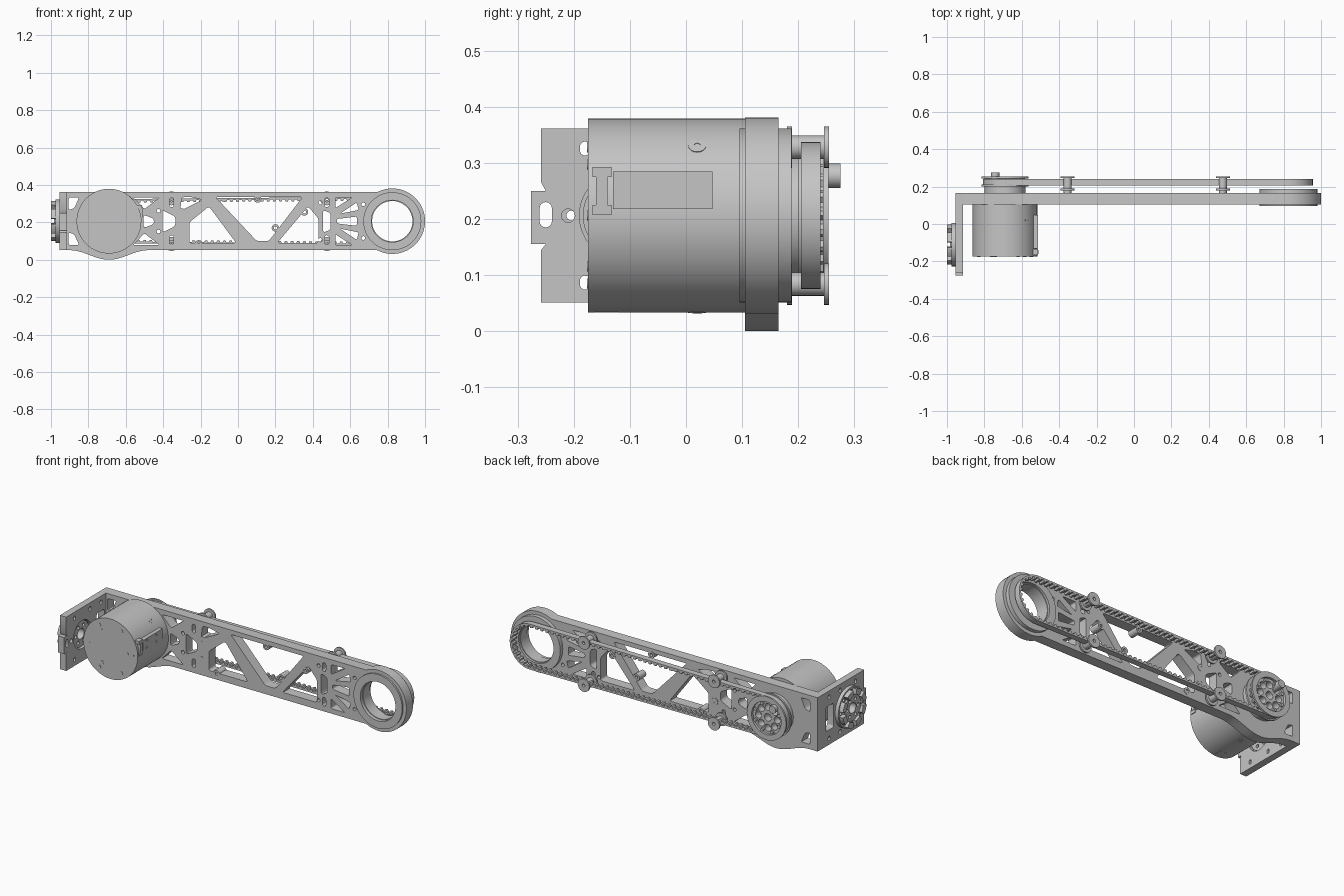
import bpy, bmesh
from math import sin, cos, pi, radians, hypot
from mathutils import Matrix, Vector

if "Cube" in bpy.data.objects:
    bpy.data.objects.remove(bpy.data.objects["Cube"])

SHADE = (0.56, 0.56, 0.56, 1)
grey = bpy.data.materials.new("light metal grey")
grey.use_nodes = True
grey.diffuse_color = SHADE
grey.node_tree.nodes["Principled BSDF"].inputs["Base Color"].default_value = SHADE

MID = 0.206                 # height of the arm's centre line
LOW, HIGH = MID - 0.155, MID + 0.155
MOTOR = (-0.69, MID)
END = (0.825, MID)
FLANGE = (-0.11, MID)       # y, z of the mounting flange

# local (u, v, w) to world: profiles facing along y and along x
AXES = {"y": Matrix(((1, 0, 0, 0), (0, 0, -1, 0), (0, 1, 0, 0), (0, 0, 0, 1))),
        "x": Matrix(((0, 0, 1, 0), (1, 0, 0, 0), (0, 1, 0, 0), (0, 0, 0, 1)))}


def finish(name, mesh):
    obj = bpy.data.objects.new(name, mesh)
    bpy.context.collection.objects.link(obj)
    mesh.materials.clear()
    mesh.materials.append(grey)
    bpy.ops.object.select_all(action="DESELECT")
    obj.select_set(True)
    bpy.context.view_layer.objects.active = obj
    bpy.ops.object.shade_smooth_by_angle(angle=radians(32))
    return obj


def extrude(name, loops, a, b, axis="y"):
    """Extrude an outline with holes from a to b along an axis."""
    curve = bpy.data.curves.new(name, "CURVE")
    curve.dimensions, curve.fill_mode = "2D", "BOTH"
    curve.extrude = abs(b - a) / 2
    for loop in loops:
        spline = curve.splines.new("POLY")
        spline.points.add(len(loop) - 1)
        spline.use_cyclic_u = True
        for point, (u, v) in zip(spline.points, loop):
            point.co = (u, v, 0, 1)
    temp = bpy.data.objects.new(name, curve)
    mesh = bpy.data.meshes.new_from_object(temp)
    bpy.data.objects.remove(temp)
    mesh.transform(AXES[axis])
    middle = (a + b) / 2
    mesh.transform(Matrix.Translation((0, middle, 0) if axis == "y" else (middle, 0, 0)))
    bm = bmesh.new()
    bm.from_mesh(mesh)
    bmesh.ops.remove_doubles(bm, verts=bm.verts, dist=1e-5)
    bmesh.ops.recalc_face_normals(bm, faces=bm.faces)
    bm.to_mesh(mesh)
    bm.free()
    return finish(name, mesh)


def box(name, lo, hi):
    (x0, y0, z0), (x1, y1, z1) = lo, hi
    return extrude(name, [[(x0, z0), (x1, z0), (x1, z1), (x0, z1)]], y0, y1)


def arc(c, r, start=0, stop=360, n=48):
    steps = n if stop - start == 360 else n + 1
    return [(c[0] + r * cos(radians(start + (stop - start) * i / n)),
             c[1] + r * sin(radians(start + (stop - start) * i / n))) for i in range(steps)]


def dot(u, v, r):
    return arc((u, v), r, n=16)


def ring_of(c, radius, count, r):
    return [dot(u, v, r) for u, v in arc(c, radius, n=count)]


def slot(u, z0, z1, r=0.011):
    return arc((u, z1 - r), r, 0, 180, 8) + arc((u, z0 + r), r, 180, 360, 8)


def rounded(points, r=0.014):
    out = []
    for i, p in enumerate(points):
        p = Vector(p)
        ends = [Vector(points[i - 1]), Vector(points[(i + 1) % len(points)])]
        a, b = [p + (e - p).normalized() * min(r, (e - p).length * 0.45) for e in ends]
        out += [tuple(a.lerp(p, t).lerp(p.lerp(b, t), t)) for t in (0, 0.25, 0.5, 0.75, 1)]
    return out


def both(loop):
    """A loop and its copy mirrored about the centre line."""
    return [loop, [(u, 2 * MID - v) for u, v in reversed(loop)]]


# Arm plate: bulge below the motor, round end, truss windows
bulge = [(MOTOR[0] + 0.21 * t / 16, LOW - LOW * cos(t / 16 * pi / 2) ** 2) for t in range(-16, 17)]
outline = [(-0.955, LOW)] + bulge + arc(END, 0.175, -117.6, 117.6) + [(-0.955, HIGH)]
windows = [
    rounded([(-0.12, 0.335), (0.345, 0.335), (0.165, 0.1), (0.1, 0.1)]),
    rounded([(-0.26, 0.09), (-0.01, 0.09), (-0.155, 0.285), (-0.26, 0.2)]),
    rounded([(0.21, 0.09), (0.43, 0.09), (0.43, 0.22), (0.375, 0.285)]),
    rounded([(-0.31, 0.26), (-0.19, 0.32), (-0.25, 0.335), (-0.30, 0.335)]),
    rounded([(-0.405, 0.265), (-0.335, 0.23), (-0.335, 0.18), (-0.405, 0.145)]),
    rounded([(-0.505, 0.24), (-0.45, 0.22), (-0.45, 0.19), (-0.505, 0.17)]),
    rounded([(0.455, 0.265), (0.495, 0.25), (0.495, 0.16), (0.455, 0.145)]),
    rounded([(0.53, 0.218), (0.635, 0.231), (0.635, 0.181), (0.53, 0.194)], 0.008),
]
for shape in ([(0.52, 0.333), (0.61, 0.333), (0.52, 0.276)],
              [(0.545, 0.246), (0.635, 0.306), (0.645, 0.266)],
              [(-0.56, 0.333), (-0.42, 0.333), (-0.5, 0.271)],
              [(-0.905, 0.333), (-0.85, 0.333), (-0.875, 0.276), (-0.905, 0.266)]):
    windows += both(rounded(shape, 0.009))
for u in (-0.355, 0.475):
    windows += both(slot(u, 0.281, 0.331))
for u, v in ((-0.425, 0.261), (0.44, 0.306), (0.67, 0.296)):
    windows += both(dot(u, v, 0.01))
extrude("arm_plate", [outline, arc(END, 0.135)] + windows, 0.105, 0.165)

# Bearing ring in the round end
extrude("bearing_ring", [arc(END, 0.155), arc(END, 0.112)], 0.095, 0.188)
extrude("bearing_lip", [arc(END, 0.135), arc(END, 0.108)], 0.115, 0.175)

# Bosses along the truss
for i, (u, v) in enumerate([(0.105, 0.325), (0.2, 0.17), (0.355, 0.255),
                            (-0.21, 0.085), (-0.3, 0.255), (-0.3, 0.165)]):
    extrude(f"boss_{i}", [dot(u, v, 0.02), dot(u, v, 0.009)], 0.104, 0.167)

# Motor with screws, label plate and connectors
extrude("motor", [arc(MOTOR, 0.173, n=72)], -0.175, 0.106)
for i, (u, v) in enumerate(arc(MOTOR, 0.14, n=6) + arc(MOTOR, 0.105, n=3)):
    extrude(f"motor_screw_{i}", [dot(u, v, 0.009)], -0.1765, -0.17)
box("motor_label_plate", (-0.55, -0.13, 0.218), (-0.514, 0.047, 0.285))
for y in (-0.093, -0.003):
    for z in (0.231, 0.273):
        extrude("label_screw", [dot(y, z, 0.009), dot(y, z, 0.004)], -0.53, -0.5125, "x")
for z in (0.207, 0.275):
    box("connector_end", (-0.55, -0.167, z), (-0.513, -0.133, z + 0.018))
box("connector", (-0.55, -0.16, 0.225), (-0.511, -0.14, 0.275))
box("lower_connector", (-0.71, -0.163, 0.033), (-0.67, -0.12, 0.05))
for angle in (46, -88):
    screw = extrude("side_screw", [dot(0, 0, 0.016), dot(0, 0, 0.006)], 0.165, 0.1737, "x")
    screw.matrix_world = (Matrix.Translation((MOTOR[0], 0.02, MOTOR[1]))
                          @ Matrix.Rotation(radians(-angle), 4, "Y"))

# Drive pulley: hub, flanges, toothed rim, pocketed web and pegs
extrude("pulley_hub", [arc(MOTOR, 0.11)], 0.164, 0.2)
for y in (0.2, 0.244):
    extrude("pulley_flange", [arc(MOTOR, 0.125), arc(MOTOR, 0.094)], y, y + 0.01)
teeth = [(MOTOR[0] + r * cos(a), MOTOR[1] + r * sin(a)) for i in range(80)
         for a, r in [(i * pi / 40, 0.108 if i % 4 < 2 else 0.098)]]
extrude("pulley_rim", [teeth, arc(MOTOR, 0.094)], 0.205, 0.25)
extrude("pulley_web", [arc(MOTOR, 0.095), arc(MOTOR, 0.022, n=24)] + ring_of(MOTOR, 0.06, 8, 0.02), 0.198, 0.24)
for i, (u, v) in enumerate(arc(MOTOR, 0.082, 22.5, 337.5, 7)):
    extrude(f"pulley_peg_{i}", [dot(u, v, 0.009)], 0.2, 0.25)
extrude("encoder_shaft", [dot(-0.742, 0.277, 0.022)], 0.2, 0.275)

# Toothed belt round both ends
RM, RE = 0.118, 0.131
SPAN = hypot(END[0] - MOTOR[0], END[1] - MOTOR[1])


def belt_point(s, inset):
    """Point at distance s along the belt, moved inwards by inset."""
    arc_e, arc_m = pi * RE, pi * RM
    if s < arc_e:
        t, c, r = s / RE - pi / 2, END, RE - inset
    elif s < arc_e + SPAN:
        k = (s - arc_e) / SPAN
        return (END[0] + (MOTOR[0] - END[0]) * k, MID + RE - inset + (RM - RE) * k)
    elif s < arc_e + SPAN + arc_m:
        t, c, r = (s - arc_e - SPAN) / RM + pi / 2, MOTOR, RM - inset
    else:
        k = (s - arc_e - SPAN - arc_m) / SPAN
        return (MOTOR[0] + (END[0] - MOTOR[0]) * k, MID - RM + inset + (RM - RE) * k)
    return (c[0] + r * cos(t), c[1] + r * sin(t))


count = 116
pitch = (pi * (RM + RE) + 2 * SPAN) / count
outer = [belt_point(i * pitch / 2, 0) for i in range(count * 2)]
inner = [belt_point((i + f) * pitch, d) for i in range(count)
         for f, d in ((0, 0.01), (0.4, 0.01), (0.52, 0.02), (0.88, 0.02))]
extrude("belt", [outer, inner], 0.205, 0.24)

# Idlers holding the belt
for u in (-0.355, 0.475):
    for v in (MID + 0.122, MID - 0.122):
        hole = dot(u, v, 0.009)
        extrude("idler_spool", [arc((u, v), 0.021, n=24), hole], 0.16, 0.25)
        for y in (0.18, 0.246):
            extrude("idler_flange", [arc((u, v), 0.037, n=32), hole], y, y + 0.009)

# End bracket with tab, large bore and slots
tab = [(-0.258, LOW), (0.165, LOW), (0.165, HIGH), (-0.258, HIGH), (-0.258, 0.265),
       (-0.25, 0.25), (-0.276, 0.25), (-0.276, 0.155), (-0.25, 0.155), (-0.258, 0.145)]
holes = [arc(FLANGE, 0.08), slot(-0.25, 0.185, 0.23), dot(-0.21, MID, 0.012),
         rounded([(0.02, 0.276), (0.09, 0.276), (0.09, 0.136), (0.02, 0.136)])]
for u in (-0.18, -0.04, 0.06):
    holes += both(slot(u, 0.313, 0.338, 0.009))
extrude("end_bracket", [tab] + holes, -0.955, -0.915, "x")

# Mounting flange: base ring, notched crown and hub
extrude("flange_base", [arc(FLANGE, 0.116), arc(FLANGE, 0.07)] + ring_of(FLANGE, 0.094, 8, 0.009), -0.975, -0.953, "x")
for i in range(8):
    a = i * 45 + 8
    lobe = arc(FLANGE, 0.108, a, a + 29, 8) + arc(FLANGE, 0.076, a, a + 29, 8)[::-1]
    extrude(f"flange_lobe_{i}", [lobe], -1.0, -0.97, "x")
extrude("flange_hub", [arc(FLANGE, 0.074), arc(FLANGE, 0.03)] + ring_of(FLANGE, 0.05, 6, 0.01), -0.985, -0.925, "x")
